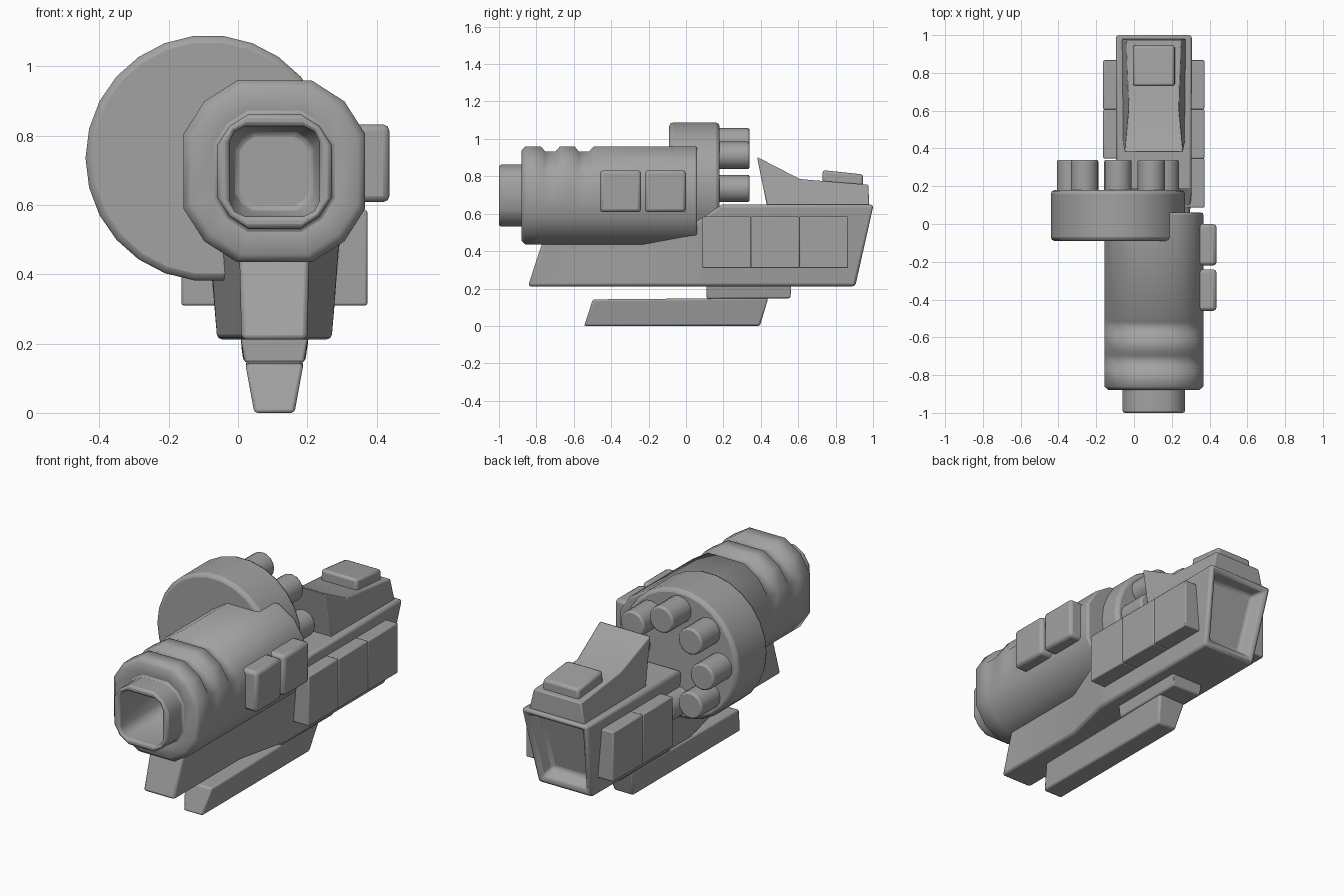
import bpy, bmesh, math

if "Cube" in bpy.data.objects:
    bpy.data.objects.remove(bpy.data.objects["Cube"])

CX = 0.105          # centre line of the body and barrel
BZ = 0.697          # barrel axis height

grey = bpy.data.materials.new("dark_grey")
grey.diffuse_color = (0.36, 0.36, 0.36, 1)
grey.use_nodes = True
grey.node_tree.nodes["Principled BSDF"].inputs["Base Color"].default_value = grey.diffuse_color


def finish(name, bm, bevel=0.01, seg=2, angle=40, smooth=32):
    bmesh.ops.recalc_face_normals(bm, faces=bm.faces)
    me = bpy.data.meshes.new(name)
    bm.to_mesh(me)
    bm.free()
    me.materials.append(grey)
    ob = bpy.data.objects.new(name, me)
    bpy.context.collection.objects.link(ob)
    if bevel:
        m = ob.modifiers.new("bevel", 'BEVEL')
        m.width, m.segments = bevel, seg
        m.limit_method, m.angle_limit = 'ANGLE', math.radians(angle)
    bpy.ops.object.select_all(action='DESELECT')
    ob.select_set(True)
    bpy.context.view_layer.objects.active = ob
    bpy.ops.object.shade_smooth_by_angle(angle=math.radians(smooth))
    return ob


def loft(sections):
    """Skin a list of closed sections and cap both ends."""
    bm = bmesh.new()
    rings = [[bm.verts.new(p) for p in s] for s in sections]
    for a, b in zip(rings, rings[1:]):
        for i in range(len(a)):
            j = (i + 1) % len(a)
            bm.faces.new((a[i], a[j], b[j], b[i]))
    bm.faces.new(rings[0])
    last = bm.faces.new(rings[-1])
    return bm, last


def prism(name, pts, bevel=0.01, cx=CX):
    """Side profile of (y, z, half width) points, symmetric about cx."""
    bm, _ = loft([[(cx + s * w, y, z) for y, z, w in pts] for s in (-1, 1)])
    return finish(name, bm, bevel)


def box(name, lo, hi, bevel=0.012):
    w = (hi[0] - lo[0]) / 2
    return prism(name, [(lo[1], lo[2], w), (hi[1], lo[2], w), (hi[1], hi[2], w), (lo[1], hi[2], w)],
                 bevel, (lo[0] + hi[0]) / 2)


def cylinder(name, x, z, r, y0, y1, sides, bevel):
    secs = [[(x + r * math.cos(2 * math.pi * i / sides), y, z + r * math.sin(2 * math.pi * i / sides))
             for i in range(sides)] for y in (y0, y1)]
    return finish(name, loft(secs)[0], bevel)


def ring(y, half, flat, corner, groove=0.0):
    """Twelve-sided rounded square; groove sinks the upper points."""
    pts = []
    for k in range(4):
        for a, b in ((half, flat), (corner, corner), (flat, half)):
            for _ in range(k):
                a, b = -b, a
            if b > 0.12:
                a, b = a * (1 - groove), b * (1 - groove)
            pts.append((CX + a, y, BZ + b))
    return pts


# Barrel with muzzle, open bore and two upper grooves
inner, outer, shell = (0.13, 0.085, 0.115), (0.165, 0.075, 0.13), (0.262, 0.108, 0.202)
secs = [ring(-0.62, 0.11, 0.06, 0.09), ring(-0.68, *inner), ring(-1.0, *inner),
        ring(-1.0, *outer), ring(-0.87, *outer), ring(-0.88, 0.24, 0.095, 0.182), ring(-0.86, *shell)]
for g in (-0.725, -0.545):
    for off, depth in ((-0.05, 0), (-0.028, 0.1), (0.028, 0.1), (0.05, 0)):
        secs.append(ring(g + off, *shell, groove=depth))
secs.append(ring(0.06, *shell))
finish("barrel", loft(secs)[0], 0.012, 2, 58, 56)

# Square knobs on the right of the barrel
for i, y in enumerate((-0.46, -0.22)):
    box(f"barrel_knob_{i}", (0.30, y, 0.608), (0.437, y + 0.22, 0.832), 0.018)

# Offset drum with a ring of rounds
DX, DZ = -0.085, 0.735
cylinder("drum", DX, DZ, 0.355, -0.09, 0.18, 26, 0.02)
for i in range(8):
    a = i * math.pi / 4
    cylinder(f"round_{i}", DX + 0.25 * math.cos(a), DZ + 0.25 * math.sin(a), 0.073, 0.15, 0.34, 16, 0.01)

# Lower body: narrow nose flaring to a wide rear with a recessed end
body = [(-0.845, -0.75, 0.50, 0.095, 0.102), (-0.26, -0.26, 0.50, 0.095, 0.102),
        (0.04, 0.04, 0.55, 0.165, 0.19), (0.09, 0.09, 0.58, 0.165, 0.195),
        (0.19, 0.19, 0.648, 0.165, 0.202), (0.905, 1.003, 0.648, 0.165, 0.202)]
bm, end = loft([[(CX - wb, yb, 0.212), (CX + wb, yb, 0.212), (CX + wt, yt, zt), (CX - wt, yt, zt)]
                for yb, yt, zt, wb, wt in body])
bmesh.ops.recalc_face_normals(bm, faces=bm.faces)
bmesh.ops.inset_region(bm, faces=[end], thickness=0.045)
bmesh.ops.inset_region(bm, faces=[end], thickness=0.04, depth=-0.07)
finish("lower_body", bm, 0.014)

# Side panels: three on the right, two on the left
for side, count in ((1, 3), (-1, 2)):
    for i in range(count):
        y1 = 0.867 - i * 0.26
        x0, x1 = sorted((CX + side * 0.12, CX + side * 0.268))
        box(f"side_panel_{'right' if side > 0 else 'left'}_{i}", (x0, y1 - 0.26, 0.31), (x1, y1, 0.585), 0.006)

# Rear sight wedge and its pad
prism("rear_sight", [(0.435, 0.63, 0.165), (0.98, 0.63, 0.172), (0.975, 0.755, 0.145),
                     (0.61, 0.785, 0.135), (0.38, 0.903, 0.155)], 0.006)
prism("sight_pad", [(0.73, 0.75, 0.112), (0.947, 0.73, 0.112), (0.947, 0.81, 0.11), (0.73, 0.833, 0.11)], 0.014)

# Under rail and its mount
prism("under_rail", [(-0.545, 0.0, 0.058), (0.395, 0.0, 0.058), (0.44, 0.15, 0.084), (-0.498, 0.142, 0.084)], 0.01)
prism("rail_mount", [(0.11, 0.145, 0.086), (0.557, 0.148, 0.088), (0.562, 0.19, 0.1),
                     (0.562, 0.225, 0.098), (0.11, 0.225, 0.098)], 0.008)
